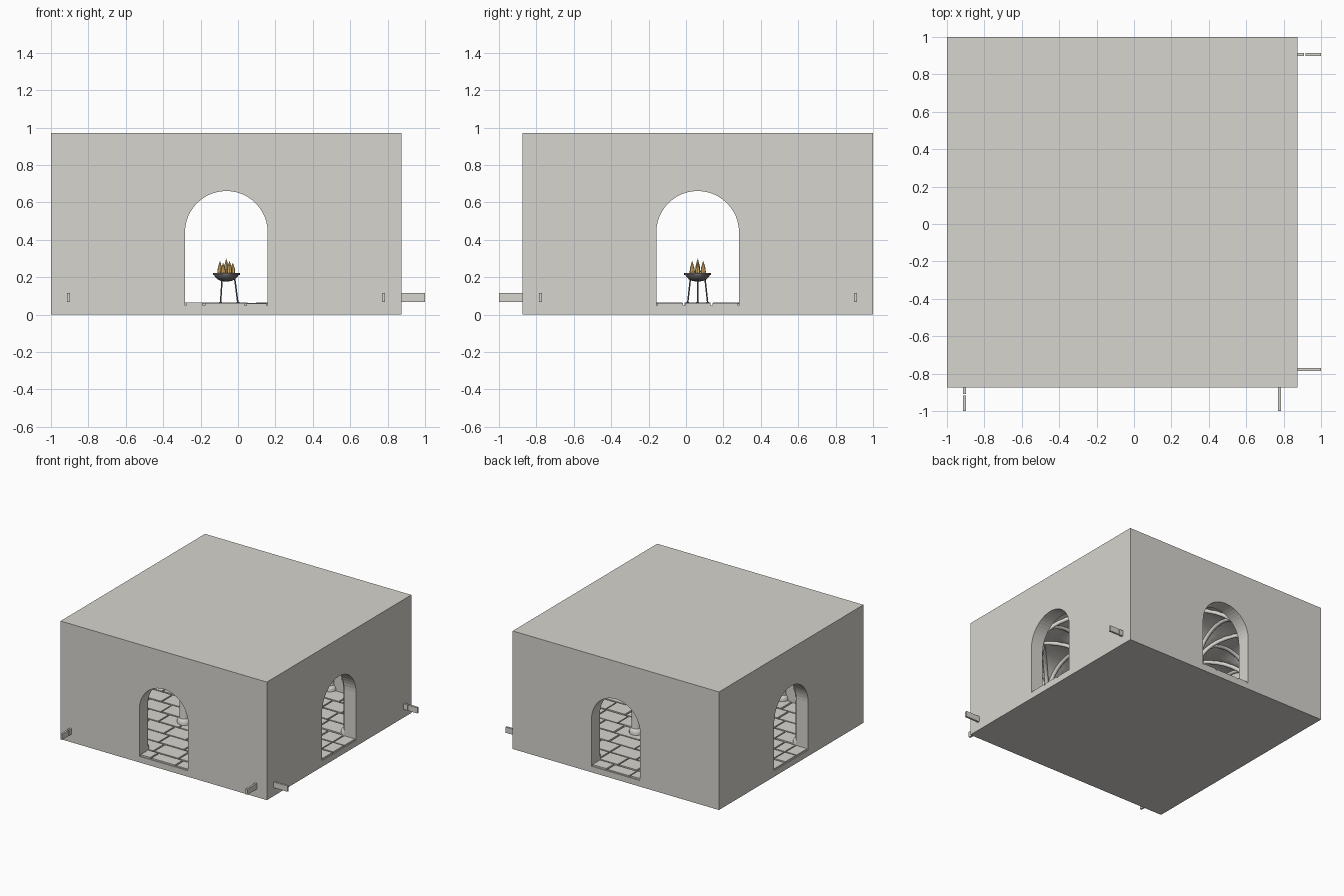
import bpy, bmesh, math, random
from mathutils import Vector, Matrix

if "Cube" in bpy.data.objects:
    bpy.data.objects.remove(bpy.data.objects["Cube"])

random.seed(4)
CX, CY = -0.0625, 0.0625      # room centre
HALF, WALL, TOP = 0.9375, 0.11, 0.97
FLOOR, SPRING = 0.05, 0.5
INNER = HALF - WALL
R = INNER / 3                 # half width of one vault bay
GRID = [-3 * R, -R, R, 3 * R]
BAYS = [-2 * R, 0, 2 * R]


def material(name, rgb):
    m = bpy.data.materials.new(name)
    m.diffuse_color = (*rgb, 1)
    m.use_nodes = True
    m.node_tree.nodes["Principled BSDF"].inputs["Base Color"].default_value = m.diffuse_color
    return m


STONE = material("stone", (0.68, 0.66, 0.62))
IRON = material("iron", (0.16, 0.15, 0.15))
FLAME = material("flame", (0.8, 0.5, 0.16))


def finish(name, bm, mat, smooth=False):
    bmesh.ops.recalc_face_normals(bm, faces=bm.faces)
    me = bpy.data.meshes.new(name)
    bm.to_mesh(me)
    bm.free()
    ob = bpy.data.objects.new(name, me)
    bpy.context.collection.objects.link(ob)
    me.materials.append(mat)
    if smooth:
        bpy.ops.object.select_all(action='DESELECT')
        ob.select_set(True)
        bpy.context.view_layer.objects.active = ob
        bpy.ops.object.shade_smooth_by_angle(angle=math.radians(35))
    return ob


def add_box(bm, x0, x1, y0, y1, z0, z1):
    m = Matrix.Translation(((x0 + x1) / 2, (y0 + y1) / 2, (z0 + z1) / 2)) @ \
        Matrix.Diagonal((x1 - x0, y1 - y0, z1 - z0, 1))
    bmesh.ops.create_cube(bm, size=1, matrix=m)


def lathe(bm, profile, x, y, sides):
    vs = [bm.verts.new((x + r, y, z)) for r, z in profile]
    es = [bm.edges.new(p) for p in zip(vs, vs[1:])]
    res = bmesh.ops.spin(bm, geom=vs + es, cent=(x, y, 0), axis=(0, 0, 1),
                         angle=2 * math.pi, steps=sides, use_merge=True)
    bmesh.ops.remove_doubles(bm, verts=bm.verts, dist=1e-5)


def arch_cutter(name, along_y):
    pts = [(-0.221, FLOOR), (0.221, FLOOR)]
    pts += [(0.221 * math.cos(a), 0.44 + 0.221 * math.sin(a))
            for a in (math.pi * i / 24 for i in range(25))]
    bm = bmesh.new()
    f = bm.faces.new([bm.verts.new((u, -1.2, z)) for u, z in pts])
    ext = bmesh.ops.extrude_face_region(bm, geom=[f])["geom"]
    bmesh.ops.translate(bm, vec=(0, 2.4, 0),
                        verts=[v for v in ext if isinstance(v, bmesh.types.BMVert)])
    rot = Matrix() if along_y else Matrix.Rotation(math.pi / 2, 4, 'Z')
    bmesh.ops.transform(bm, matrix=Matrix.Translation((CX, CY, 0)) @ rot, verts=bm.verts)
    return finish(name, bm, STONE)


# outer block, hollowed out and pierced by four arched doorways
bm = bmesh.new()
add_box(bm, CX - HALF, CX + HALF, CY - HALF, CY + HALF, 0, TOP)
block = finish("outer_walls", bm, STONE)
bm = bmesh.new()
add_box(bm, CX - INNER, CX + INNER, CY - INNER, CY + INNER, FLOOR, SPRING + R + 0.02)
cutters = [finish("room_cutter", bm, STONE),
           arch_cutter("door_cutter_y", True), arch_cutter("door_cutter_x", False)]
bpy.context.view_layer.objects.active = block
for c in cutters:
    mod = block.modifiers.new("cut", 'BOOLEAN')
    mod.operation, mod.solver, mod.object = 'DIFFERENCE', 'EXACT', c
    bpy.ops.object.modifier_apply(modifier=mod.name)
    bpy.data.objects.remove(c)

# groin vault ceiling, nine bays
bm = bmesh.new()
N = 16
steps = [-R * math.cos(math.pi * i / N) for i in range(N + 1)]
for bx in BAYS:
    for by in BAYS:
        g = [[bm.verts.new((CX + bx + u, CY + by + v, SPRING + math.sqrt(
            max(0, R * R - min(abs(u), abs(v)) ** 2)))) for v in steps] for u in steps]
        for i in range(N):
            for j in range(N):
                bm.faces.new((g[i][j], g[i + 1][j], g[i + 1][j + 1], g[i][j + 1]))
bmesh.ops.remove_doubles(bm, verts=bm.verts, dist=1e-5)
finish("vault_ceiling", bm, STONE, True)

# vault ribs: cross arches and diagonals as bevelled splines
cu = bpy.data.curves.new("vault_ribs", 'CURVE')
cu.dimensions, cu.bevel_depth, cu.bevel_resolution = '3D', 0.016, 2
cu.materials.append(STONE)


def rib(x, y, dx, dy):
    sp = cu.splines.new('POLY')
    sp.points.add(20)
    for i, p in enumerate(sp.points):
        a = math.pi * i / 20
        t = R * math.cos(a)
        p.co = (CX + x + dx * t, CY + y + dy * t, SPRING - 0.005 + R * math.sin(a), 1)


for b in BAYS:
    for g in GRID:
        rib(b, g, 1, 0)
        rib(g, b, 0, 1)
    for c in BAYS:
        rib(b, c, 1, 1)
        rib(b, c, 1, -1)
bpy.context.collection.objects.link(bpy.data.objects.new("vault_ribs", cu))

# columns: four free-standing, the rest engaged in the walls
column = [(0, FLOOR), (0.054, FLOOR), (0.054, 0.08), (0.048, 0.095), (0.038, 0.105),
          (0.036, 0.12), (0.034, 0.44), (0.040, 0.445), (0.040, 0.455),
          (0.036, 0.46), (0.050, 0.495), (0.050, 0.515), (0, 0.515)]
bm = bmesh.new()
for x in GRID:
    for y in GRID:
        lathe(bm, column, CX + x, CY + y, 20)
finish("columns", bm, STONE, True)


# flagstone floor in running bond, continued through the doorways
def paving(bm, x0, x1, y0, y1, row, gap=0.012):
    rows = max(1, round((y1 - y0) / row))
    d = (y1 - y0) / rows
    for k in range(rows):
        x = x0
        length = 0.2 if k % 2 else 0.1
        while x < x1 - 0.001:
            e = x + length
            if x1 - e < 0.06:
                e = x1
            add_box(bm, x + gap / 2, e - gap / 2, y0 + k * d + gap / 2,
                    y0 + (k + 1) * d - gap / 2, FLOOR - 0.005, random.uniform(0.06, 0.064))
            x = e
            length = random.uniform(0.17, 0.24)


bm = bmesh.new()
paving(bm, CX - INNER, CX + INNER, CY - INNER, CY + INNER, 0.15)
for s in (-1, 1):
    a, b = sorted((s * INNER, s * HALF))
    paving(bm, CX - 0.221, CX + 0.221, CY + a, CY + b, 0.12)
    paving(bm, CX + a, CX + b, CY - 0.221, CY + 0.221, 0.15)
finish("floor_stones", bm, STONE)

# brazier bowl on three splayed legs
bm = bmesh.new()
bowl = [(0, 0.177), (0.025, 0.179), (0.048, 0.189), (0.062, 0.205), (0.065, 0.213),
        (0.072, 0.213), (0.072, 0.223), (0.060, 0.223), (0.045, 0.212), (0, 0.206)]
lathe(bm, bowl, CX, CY, 24)
finish("brazier_bowl", bm, IRON, True)
bm = bmesh.new()
for k in range(3):
    a = 2 * math.pi * k / 3
    d = Vector((math.cos(a), math.sin(a), 0))
    p = Vector((CX, CY, 0.06)) + d * 0.062
    q = Vector((CX, CY, 0.2)) + d * 0.044
    m = Matrix.Translation((p + q) / 2) @ (q - p).to_track_quat('Z', 'Y').to_matrix().to_4x4()
    bmesh.ops.create_cone(bm, cap_ends=True, segments=8, radius1=0.004, radius2=0.004,
                          depth=(q - p).length, matrix=m)
    lathe(bm, [(0, 0.06), (0.008, 0.06), (0.008, 0.067), (0, 0.067)], p.x, p.y, 8)
finish("brazier_legs", bm, IRON)

# flames
bm = bmesh.new()
for k in range(7):
    a = 2 * math.pi * k / 6
    r, h = (0, 0.085) if k == 6 else (0.034, 0.072 if k % 2 else 0.062)
    z = 0.212
    lathe(bm, [(0.010, z), (0.014, z + 0.25 * h), (0.011, z + 0.55 * h), (0.005, z + 0.85 * h),
               (0, z + 1.05 * h)], CX + r * math.cos(a), CY + r * math.sin(a), 8)
finish("flames", bm, FLAME)

# connector pegs on the front and right faces, one of each pair split
bm = bmesh.new()
for k, spans in ((-0.907, ((-0.91, -0.84), (-1, -0.917))), (0.778, ((-1, -0.84),))):
    for a, b in spans:
        add_box(bm, k - 0.008, k + 0.008, a, b, 0.068, 0.115)
        add_box(bm, -b, -a, -k - 0.008, -k + 0.008, 0.068, 0.115)
finish("connector_pegs", bm, STONE)
